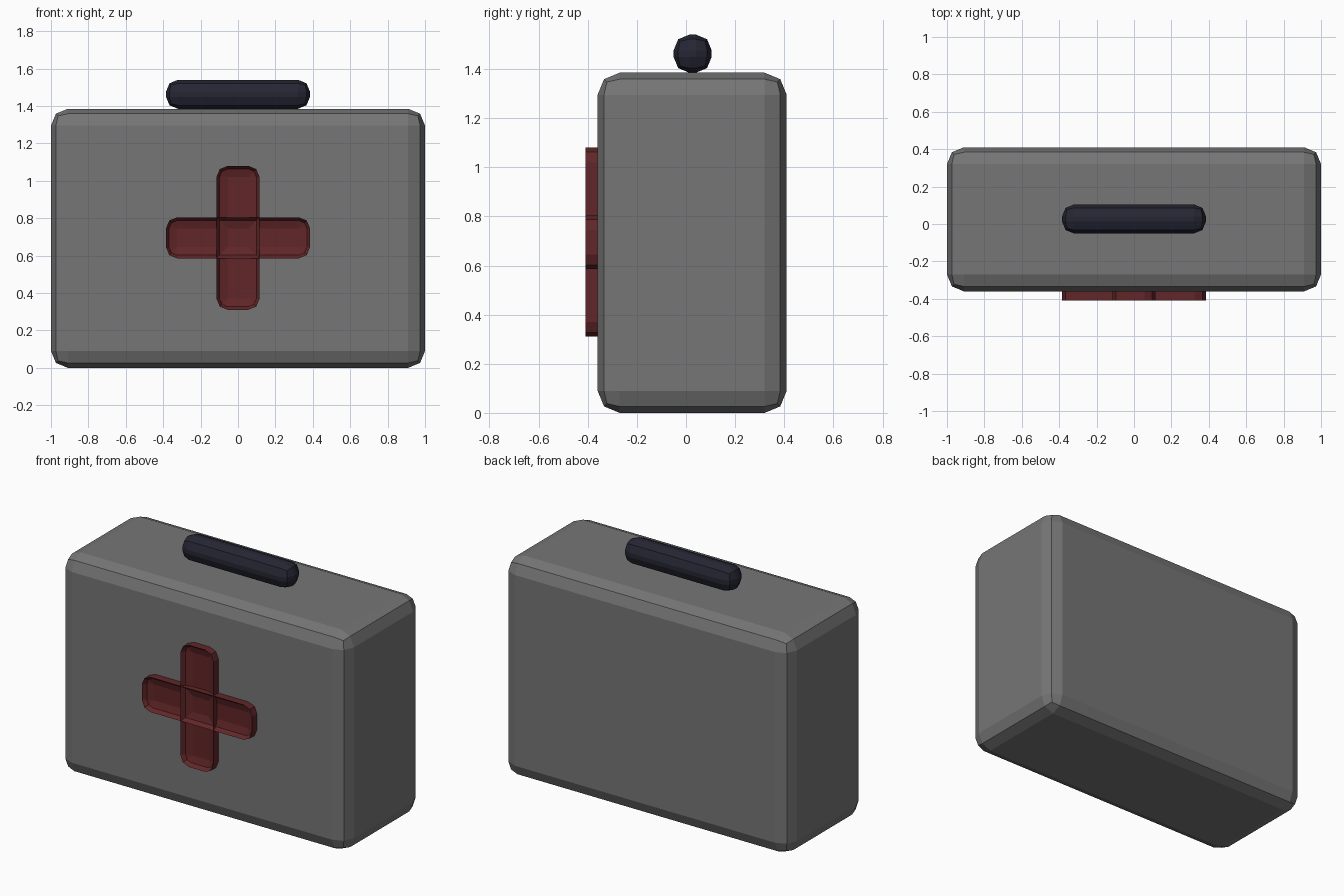
import bpy, bmesh, math

if "Cube" in bpy.data.objects:
    bpy.data.objects.remove(bpy.data.objects["Cube"])


def material(name, rgb):
    m = bpy.data.materials.new(name)
    m.diffuse_color = (*rgb, 1)
    m.use_nodes = True
    m.node_tree.nodes["Principled BSDF"].inputs["Base Color"].default_value = m.diffuse_color
    return m


GREY = material("case grey", (0.18, 0.18, 0.18))
RED = material("cross red", (0.12, 0.019, 0.021))
NAVY = material("handle navy", (0.019, 0.019, 0.034))


def finish(name, bm, mat):
    bmesh.ops.recalc_face_normals(bm, faces=bm.faces)
    mesh = bpy.data.meshes.new(name)
    bm.to_mesh(mesh)
    bm.free()
    mesh.materials.append(mat)
    ob = bpy.data.objects.new(name, mesh)
    bpy.context.collection.objects.link(ob)
    return ob


def bevelled_box(name, size, centre, width, mat):
    bm = bmesh.new()
    bmesh.ops.create_cube(bm, size=1)
    for v in bm.verts:
        v.co = [c + s * p for c, s, p in zip(centre, size, v.co)]
    bmesh.ops.bevel(bm, geom=bm.edges[:], offset=width, segments=2,
                    profile=0.5, affect='EDGES')
    return finish(name, bm, mat)


def rounded_rect(half_x, half_z, radius, y, centre_z):
    """Rectangle outline whose corners are rounded in two segments."""
    points = []
    for i, (sx, sz) in enumerate([(1, 1), (-1, 1), (-1, -1), (1, -1)]):
        for step in range(3):
            a = math.radians(90 * i + 45 * step)
            points.append((sx * (half_x - radius) + radius * math.cos(a), y,
                           centre_z + sz * (half_z - radius) + radius * math.sin(a)))
    return points


def dished_arm(name, half_x, half_z, centre_z, mat):
    """Rounded bar with straight sides and a shallow dished front."""
    bm = bmesh.new()
    rings = []
    for inset, y in [(0, -0.35), (0, -0.41), (0.017, -0.385), (0.06, -0.373)]:
        outline = rounded_rect(half_x - inset, half_z - inset, 0.06 - inset, y, centre_z)
        rings.append([bm.verts.new(p) for p in outline])
    n = len(rings[0])
    for a, b in zip(rings, rings[1:]):
        for i in range(n):
            j = (i + 1) % n
            bm.faces.new((a[i], a[j], b[j], b[i]))
    bm.faces.new(rings[0])
    bm.faces.new(rings[-1])
    bmesh.ops.remove_doubles(bm, verts=bm.verts[:], dist=0.0005)
    return finish(name, bm, mat)


# Case and carrying handle
bevelled_box("case", (2, 0.77, 1.385), (0, 0.025, 0.6925), 0.09, GREY)
bevelled_box("handle", (0.77, 0.155, 0.155), (0, 0.027, 1.4625), 0.064, NAVY)

# Cross on the front
dished_arm("cross_upright", 0.115, 0.385, 0.695, RED)
dished_arm("cross_bar", 0.385, 0.11, 0.695, RED)
